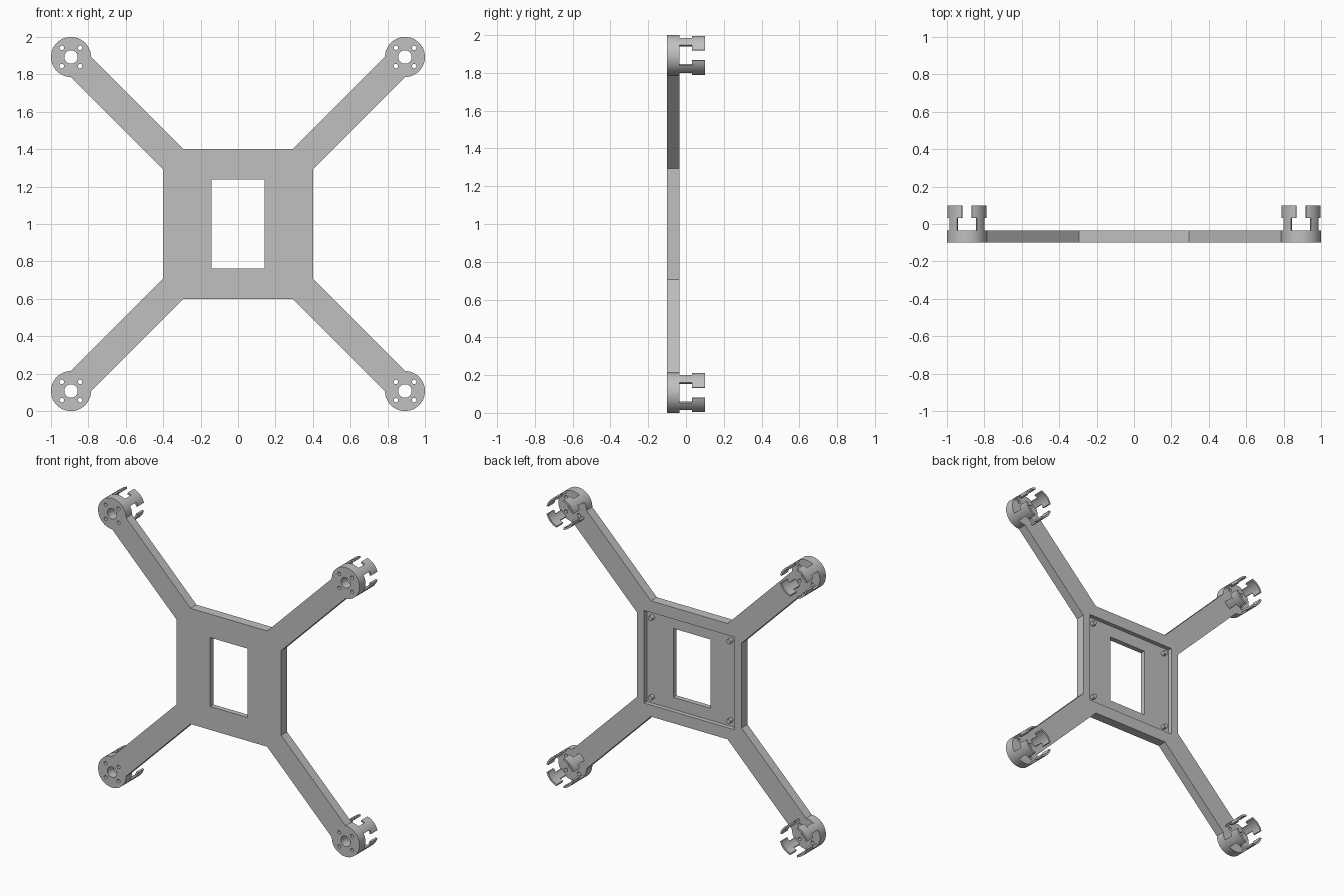
import bpy, bmesh
from math import cos, sin, pi, radians

cube = bpy.data.objects.get("Cube")
if cube:
    bpy.data.objects.remove(cube, do_unlink=True)

grey = bpy.data.materials.new("matte grey")
grey.use_nodes = True
COLOUR = (0.53, 0.53, 0.53, 1)
grey.diffuse_color = COLOUR
grey.node_tree.nodes["Principled BSDF"].inputs["Base Color"].default_value = COLOUR

FRONT, BACK, TIP = -0.1, -0.035, 0.1    # plate faces and prong ends along y
FLOOR = -0.065                          # bottom of the tray
HALF, RIM = 0.4, 0.107                  # body half width, motor mount radius
MOUNT = 1 - RIM                         # motor mount offset from the middle


def arc(cx, cz, r, a0, a1, n):
    """Points along an arc, angles in degrees."""
    steps = [radians(a0 + (a1 - a0) * i / n) for i in range(n + 1)]
    return [(cx + r * cos(a), cz + r * sin(a)) for a in steps]


def circle(cx, cz, r, n=24):
    return arc(cx, cz, r, 0, 360, n)[:-1]


def rect(w, h):
    return [(-w, -h), (w, -h), (w, h), (-w, h)]


def prisms(name, parts):
    """One object from (outline, y0, y1) parts, outlines centred on mid height."""
    bm = bmesh.new()
    for pts, y0, y1 in parts:
        lo = [bm.verts.new((x, y0, z + 1)) for x, z in pts]
        hi = [bm.verts.new((x, y1, z + 1)) for x, z in pts]
        bm.faces.new(lo)
        bm.faces.new(hi[::-1])
        for i in range(len(pts)):
            j = (i + 1) % len(pts)
            bm.faces.new((lo[j], lo[i], hi[i], hi[j]))
    bmesh.ops.recalc_face_normals(bm, faces=bm.faces)
    mesh = bpy.data.meshes.new(name)
    bm.to_mesh(mesh)
    bm.free()
    mesh.materials.append(grey)
    ob = bpy.data.objects.new(name, mesh)
    bpy.context.collection.objects.link(ob)
    return ob


def cut(ob, cutter):
    """Subtract the cutter, then remove it."""
    mod = ob.modifiers.new("cut", 'BOOLEAN')
    mod.operation, mod.solver, mod.object = 'DIFFERENCE', 'EXACT', cutter
    graph = bpy.context.evaluated_depsgraph_get()
    ob.data = bpy.data.meshes.new_from_object(ob.evaluated_get(graph))
    ob.modifiers.clear()
    bpy.data.objects.remove(cutter, do_unlink=True)


def smooth(ob):
    bpy.ops.object.select_all(action='DESELECT')
    ob.select_set(True)
    bpy.context.view_layer.objects.active = ob
    bpy.ops.object.shade_smooth_by_angle(angle=radians(30))


# Frame outline: body edge, arm and round mount, repeated by quarter turns
quarter = [(HALF, HALF - RIM)] + arc(MOUNT, MOUNT, RIM, -90, 180, 40) + [(HALF - RIM, HALF)]
outline = []
for k in range(4):
    c, s = round(cos(k * pi / 2)), round(sin(k * pi / 2))
    outline += [(x * c - z * s, x * s + z * c) for x, z in quarter]
frame = prisms("frame", [(outline, FRONT, BACK)])

# Tray on the back, window through the middle
cut(frame, prisms("tray_cutter", [(rect(0.345, 0.32), FLOOR, 0)]))
through = (FRONT - 0.1, 0.05)
holes = [(rect(0.143, 0.238), *through)]

# Motor shaft and screw holes, four prongs around each mount
corners = [(sx, sz) for sx in (-1, 1) for sz in (-1, 1)]
prongs = []
for sx, sz in corners:
    cx, cz = sx * MOUNT, sz * MOUNT
    holes.append((circle(cx, cz, 0.036), *through))
    for k in range(4):
        mid = 45 + 90 * k
        a = radians(mid)
        holes.append((circle(cx + 0.069 * cos(a), cz + 0.069 * sin(a), 0.012, 16), *through))
        for half, y0, y1 in ((15, BACK - 0.005, 0.033), (30, 0.033, TIP)):
            ring = arc(cx, cz, RIM, mid - half, mid + half, 10)
            ring += arc(cx, cz, RIM - 0.013, mid + half, mid - half, 10)
            prongs.append((ring, y0, y1))
cut(frame, prisms("hole_cutter", holes))
smooth(frame)
smooth(prisms("motor_prongs", prongs))

# Small pegs standing in the tray corners
smooth(prisms("tray_pegs", [(circle(sx * 0.3, sz * 0.275, 0.016, 16), FLOOR - 0.005, BACK)
                            for sx, sz in corners]))
